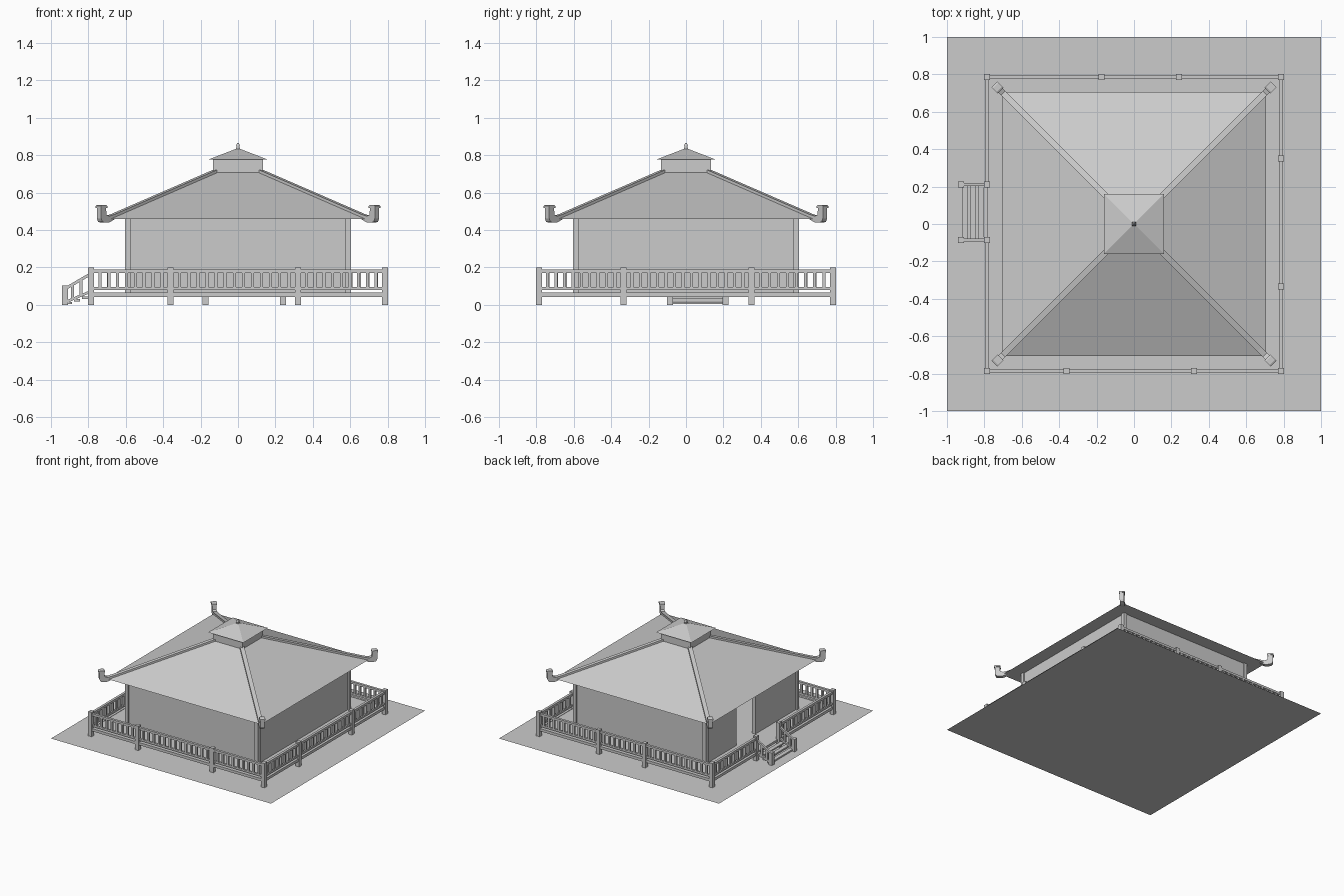
import bpy, bmesh, math
from mathutils import Vector

if "Cube" in bpy.data.objects:
    bpy.data.objects.remove(bpy.data.objects["Cube"])


def finish(name, bm):
    bmesh.ops.recalc_face_normals(bm, faces=bm.faces)
    me = bpy.data.meshes.new(name)
    bm.to_mesh(me)
    bm.free()
    ob = bpy.data.objects.new(name, me)
    bpy.context.collection.objects.link(ob)
    return ob


def add_prism(bm, base, offset):
    """Polygon extruded along an offset vector."""
    face = bm.faces.new([bm.verts.new(p) for p in base])
    ext = bmesh.ops.extrude_face_region(bm, geom=[face])
    bmesh.ops.translate(bm, vec=offset, verts=[v for v in ext["geom"] if isinstance(v, bmesh.types.BMVert)])


def add_box(bm, x0, x1, y0, y1, z0, z1):
    add_prism(bm, [(x0, y0, z0), (x1, y0, z0), (x1, y1, z0), (x0, y1, z0)], Vector((0, 0, z1 - z0)))


def add_frustum(bm, r0, z0, r1, z1):
    """Square tapered block; r1 = 0 gives a pyramid."""
    corners = [(-1, -1), (1, -1), (1, 1), (-1, 1)]
    low = [bm.verts.new((r0 * x, r0 * y, z0)) for x, y in corners]
    bm.faces.new(low[::-1])
    if r1:
        top = [bm.verts.new((r1 * x, r1 * y, z1)) for x, y in corners]
        bm.faces.new(top)
    else:
        apex = bm.verts.new((0, 0, z1))
    for i in range(4):
        j = (i + 1) % 4
        bm.faces.new([low[i], low[j], top[j], top[i]] if r1 else [low[i], low[j], apex])


# Ground sheet
bm = bmesh.new()
bm.faces.new([bm.verts.new(p) for p in [(-1, -1, 0), (1, -1, 0), (1, 1, 0), (-1, 1, 0)]])
finish("ground_sheet", bm)

# Raised deck
F = 0.785
bm = bmesh.new()
add_box(bm, -F, F, -F, F, 0.043, 0.062)
finish("deck", bm)

# Walls with a doorway on the left side
W, T = 0.595, 0.03
bm = bmesh.new()
for s in (-1, 1):
    a, b = sorted((s * W, s * (W - T)))
    add_box(bm, -W, W, a, b, 0.055, 0.465)
add_box(bm, W - T, W, -W + T, W - T, 0.055, 0.465)
for y0, y1 in ((-W + T, -0.05), (0.195, W - T)):
    add_box(bm, -W, -W + T, y0, y1, 0.055, 0.465)
add_box(bm, -W, -W + T, -0.05, 0.195, 0.42, 0.465)
finish("walls", bm)

# Corner columns
bm = bmesh.new()
for sx in (-1, 1):
    for sy in (-1, 1):
        x, y = sx * 0.59, sy * 0.59
        add_box(bm, x - 0.015, x + 0.015, y - 0.015, y + 0.015, 0.055, 0.465)
finish("corner_columns", bm)

# Main roof, cupola, cupola roof and finial
bm = bmesh.new()
add_frustum(bm, 0.705, 0.458, 0.125, 0.71)
finish("main_roof", bm)
bm = bmesh.new()
add_box(bm, -0.134, 0.134, -0.134, 0.134, 0.69, 0.78)
finish("cupola", bm)
bm = bmesh.new()
add_frustum(bm, 0.16, 0.776, 0, 0.838)
finish("cupola_roof", bm)
bm = bmesh.new()
add_box(bm, -0.011, 0.011, -0.011, 0.011, 0.82, 0.842)
add_frustum(bm, 0.007, 0.84, 0.007, 0.852)
add_frustum(bm, 0.011, 0.85, 0.004, 0.866)
finish("finial", bm)

# Hip beams with upturned horns; profile is (x along the hip, z)
hip = [(0.115, 0.725), (0.67, 0.484), (0.70, 0.474), (0.714, 0.482), (0.7175, 0.52), (0.743, 0.52),
       (0.743, 0.462), (0.737, 0.444), (0.72, 0.439), (0.70, 0.44), (0.67, 0.458), (0.13, 0.69)]
horn_cap = [(0.7135, 0.518), (0.747, 0.518), (0.747, 0.528), (0.74, 0.533), (0.72, 0.533), (0.7135, 0.528)]
for name, prof, width in (("hip_beams", hip, 0.032), ("horn_caps", horn_cap, 0.042)):
    bm = bmesh.new()
    for sx in (-1, 1):
        for sy in (-1, 1):
            side = Vector((-sy, sx, 0)).normalized() * width
            base = [Vector((sx * c, sy * c, z)) - side / 2 for c, z in prof]
            add_prism(bm, base, side)
    finish(name, bm)

# Fence runs: each is a row of posts along one side
D0, D1 = -0.085, 0.21
runs = [[(-F, -F), (-0.36, -F), (0.32, -F), (F, -F)],
        [(-F, F), (-0.175, F), (0.24, F), (F, F)],
        [(F, -F), (F, -0.335), (F, 0.35), (F, F)],
        [(-F, -F), (-F, D0)],
        [(-F, D1), (-F, F)]]
posts, rails, bars = bmesh.new(), bmesh.new(), bmesh.new()
for x, y in sorted({p for run in runs for p in run}):
    add_box(posts, x - 0.016, x + 0.016, y - 0.016, y + 0.016, 0, 0.2)
for run in runs:
    (xa, ya), (xb, yb) = run[0], run[-1]
    for z0, z1, h in ((0.17, 0.188, 0.01), (0.08, 0.095, 0.008), (0.043, 0.065, 0.01)):
        add_box(rails, xa - h, xb + h, ya - h, yb + h, z0, z1)
    for p, q in zip(run, run[1:]):
        p, q = Vector(p), Vector(q)
        n = round((q - p).length / 0.047)
        for i in range(1, n):
            c = p.lerp(q, i / n)
            add_box(bars, c.x - 0.008, c.x + 0.008, c.y - 0.008, c.y + 0.008, 0.09, 0.174)

# Stair railings: sloped rails, low posts and two balusters each side
for y in (D0, D1):
    add_box(posts, -0.94, -0.91, y - 0.016, y + 0.016, 0, 0.103)
    for za, zb, t in ((0.148, 0.076, 0.018), (0.055, 0.006, 0.015)):
        add_prism(rails, [(-0.785, y - 0.008, za + 0.01), (-0.925, y - 0.008, zb),
                          (-0.925, y - 0.008, zb + t), (-0.785, y - 0.008, za + 0.01 + t)],
                  Vector((0, 0.016, 0)))
    for x in (-0.885, -0.84):
        f = (x + 0.925) / 0.14
        add_box(bars, x - 0.008, x + 0.008, y - 0.008, y + 0.008, 0.012 + 0.059 * f, 0.085 + 0.082 * f)
finish("fence_posts", posts)
finish("fence_rails", rails)
finish("fence_balusters", bars)

# Stair treads
bm = bmesh.new()
for i in range(3):
    x, z = -0.92 + 0.043 * i, 0.004 + 0.014 * i
    add_box(bm, x, x + 0.033, D0, D1, z, z + 0.012)
finish("stair_treads", bm)
